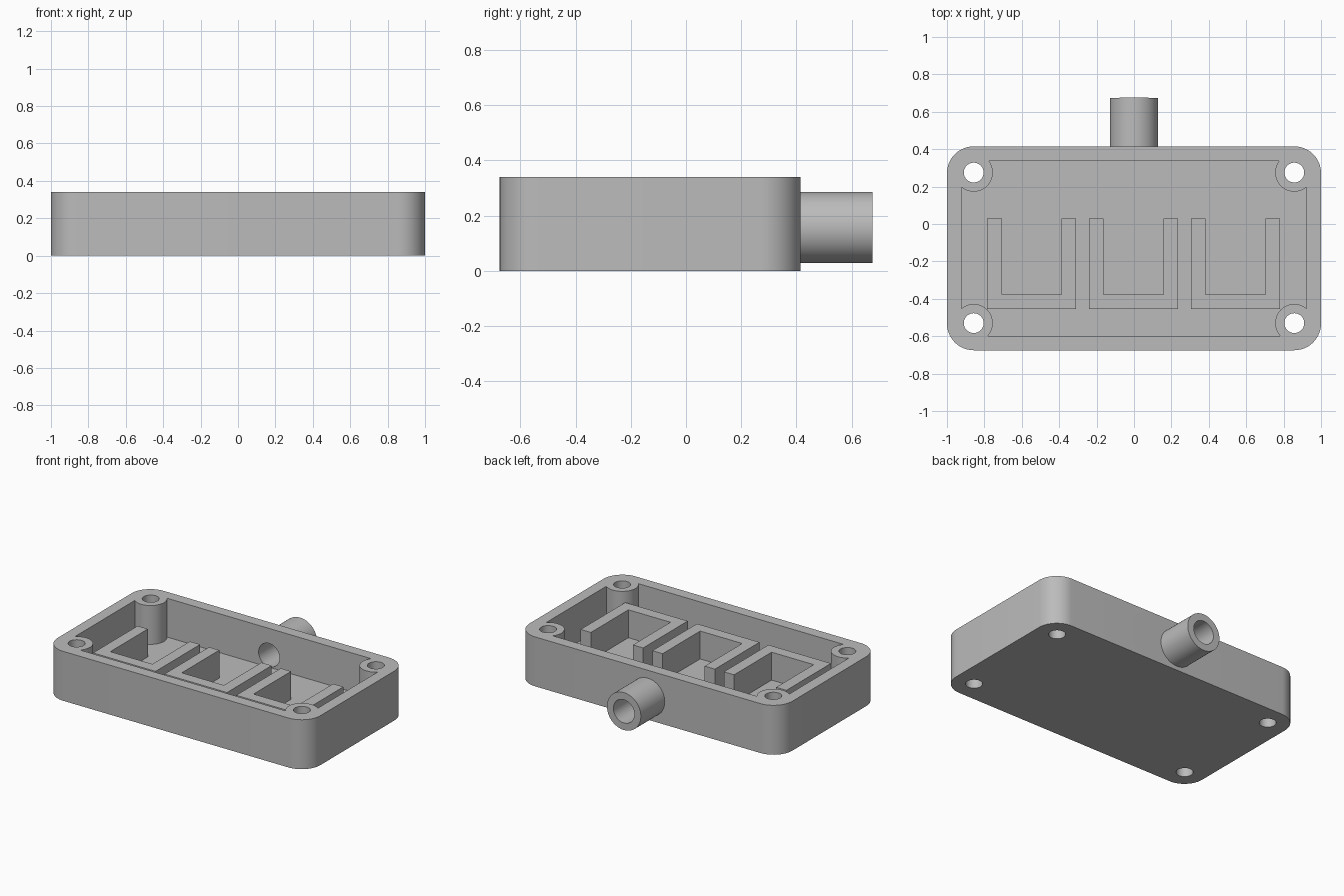
import bpy
import bmesh
from math import cos, sin, pi
from mathutils import Matrix

cube = bpy.data.objects.get("Cube")
if cube:
    bpy.data.objects.remove(cube, do_unlink=True)

grey = bpy.data.materials.new("plain grey")
grey.use_nodes = True
grey.diffuse_color = (0.5, 0.5, 0.5, 1)
grey.node_tree.nodes["Principled BSDF"].inputs["Base Color"].default_value = (0.5, 0.5, 0.5, 1)

HEIGHT, FLOOR = 0.34, 0.073
FRONT, BACK = -0.675, 0.415
WALL = 0.077
POSTS = [(sx * 0.857, y) for sx in (-1, 1) for y in (-0.53, 0.275)]
TUBE_Z = 0.157


def finish(bm, name):
    bmesh.ops.recalc_face_normals(bm, faces=bm.faces)
    mesh = bpy.data.meshes.new(name)
    bm.to_mesh(mesh)
    bm.free()
    mesh.materials.append(grey)
    obj = bpy.data.objects.new(name, mesh)
    bpy.context.collection.objects.link(obj)
    return obj


def prism(name, outline, z0, z1):
    """Extrude a closed xy outline from z0 to z1."""
    bm = bmesh.new()
    face = bm.faces.new([bm.verts.new((x, y, z0)) for x, y in outline])
    top = bmesh.ops.extrude_face_region(bm, geom=[face])["geom"]
    verts = [v for v in top if isinstance(v, bmesh.types.BMVert)]
    bmesh.ops.translate(bm, verts=verts, vec=(0, 0, z1 - z0))
    return finish(bm, name)


def rect(x0, x1, y0, y1):
    return [(x0, y0), (x1, y0), (x1, y1), (x0, y1)]


def circle(cx, cy, r, n=48):
    return [(cx + r * cos(2 * pi * i / n), cy + r * sin(2 * pi * i / n)) for i in range(n)]


def rounded_rect(x0, x1, y0, y1, r, n=12):
    corners = [(x1 - r, y1 - r), (x0 + r, y1 - r), (x0 + r, y0 + r), (x1 - r, y0 + r)]
    return [(cx + r * cos((k + i / n) * pi / 2), cy + r * sin((k + i / n) * pi / 2))
            for k, (cx, cy) in enumerate(corners) for i in range(n + 1)]


def rod(name, r, y0, y1):
    """Cylinder along y at the height of the tube."""
    bm = bmesh.new()
    place = Matrix.Translation((0, (y0 + y1) / 2, TUBE_Z)) @ Matrix.Rotation(pi / 2, 4, "X")
    bmesh.ops.create_cone(bm, cap_ends=True, segments=48, radius1=r, radius2=r,
                          depth=y1 - y0, matrix=place)
    return finish(bm, name)


def combine(target, tool, operation):
    tool.hide_render = True
    mod = target.modifiers.new("combine", "BOOLEAN")
    mod.operation, mod.solver, mod.object = operation, "EXACT", tool
    bpy.context.view_layer.objects.active = target
    bpy.ops.object.modifier_apply(modifier=mod.name)
    bpy.data.objects.remove(tool, do_unlink=True)


# Rounded tray, hollowed around four corner posts
body = prism("enclosure_body", rounded_rect(-1, 1, FRONT, BACK, 0.143), 0, HEIGHT)
cavity = prism("cavity_cutter",
               rect(-1 + WALL, 1 - WALL, FRONT + WALL, BACK - WALL), FLOOR, HEIGHT + 0.1)
for x, y in POSTS:
    combine(cavity, prism("post_cutter", circle(x, y, 0.102), -0.1, HEIGHT + 0.2), "DIFFERENCE")
combine(body, cavity, "DIFFERENCE")

# Screw holes through the posts
for x, y in POSTS:
    combine(body, prism("hole_cutter", circle(x, y, 0.053), -0.1, HEIGHT + 0.1), "DIFFERENCE")

# Cable tube on the back wall, bored into the cavity
combine(body, rod("cable_tube", 0.129, BACK - 0.04, -FRONT), "UNION")
combine(body, rod("bore_cutter", 0.08, BACK - 0.12, 0.8), "DIFFERENCE")

# Three U-shaped holders open to the back
holders = []
for i, cx in enumerate((-0.547, -0.003, 0.543)):
    a, b, back, front = 0.238, 0.16, 0.03, -0.455
    inner = front + 0.077
    outline = [(-a, front), (a, front), (a, back), (b, back),
               (b, inner), (-b, inner), (-b, back), (-a, back)]
    holders.append(prism(f"holder_{i + 1}", [(cx + x, y) for x, y in outline],
                         FLOOR - 0.01, 0.265))

# Smooth the round parts, keep the edges sharp
bpy.ops.object.select_all(action="DESELECT")
for obj in [body] + holders:
    obj.select_set(True)
bpy.context.view_layer.objects.active = body
bpy.ops.object.shade_smooth_by_angle()
